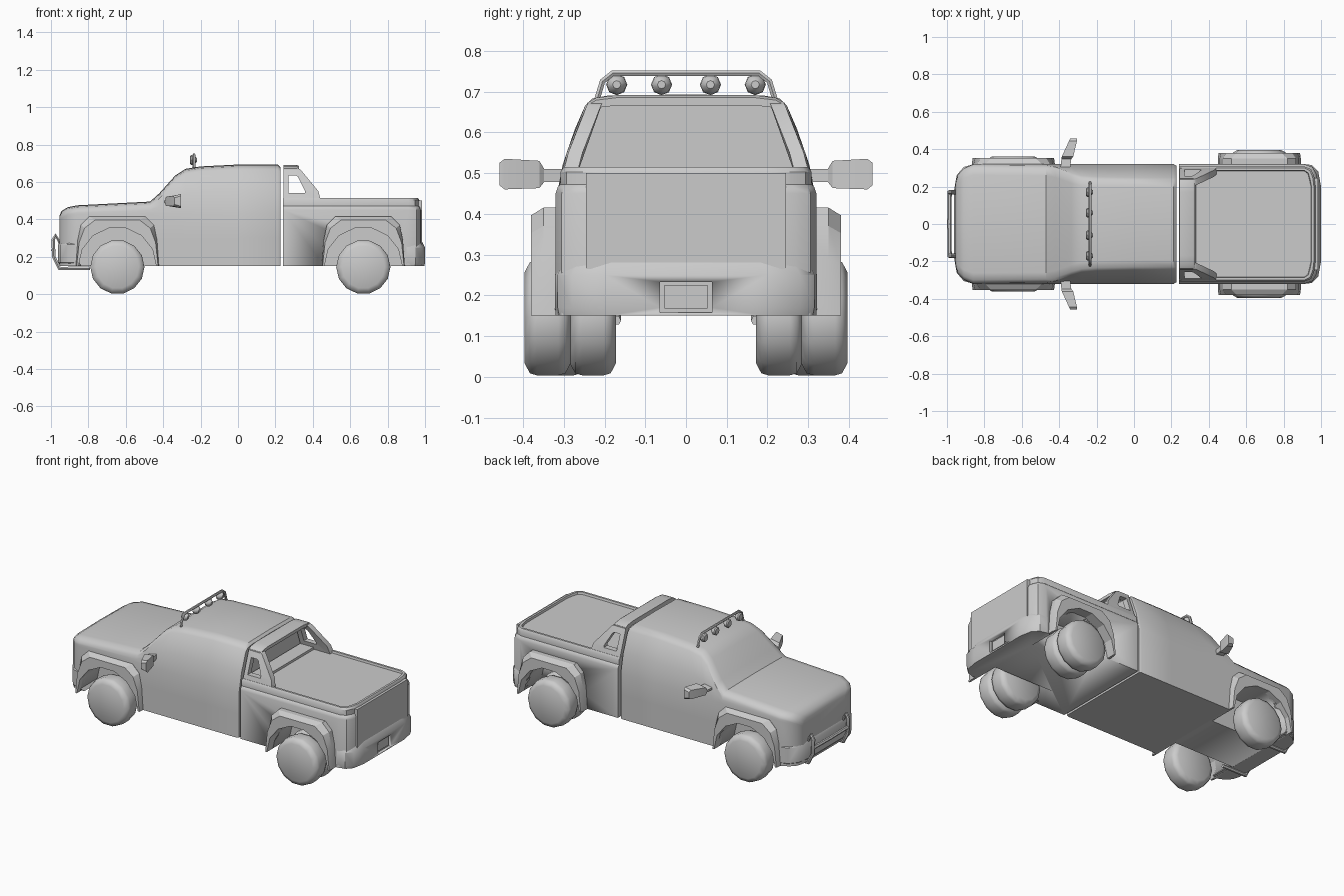
import bpy, bmesh, math
from mathutils import Vector

if "Cube" in bpy.data.objects:
    bpy.data.objects.remove(bpy.data.objects["Cube"])


def finish(ob, angle=35):
    bpy.ops.object.select_all(action='DESELECT')
    ob.select_set(True)
    bpy.context.view_layer.objects.active = ob
    bpy.ops.object.shade_smooth_by_angle(angle=math.radians(angle))
    return ob


def loft(name, rings, loop=False, mirror=False, angle=35):
    """Skin closed rings; cap the ends or join last to first; optionally copy to -y."""
    bm = bmesh.new()
    for s in ((1, -1) if mirror else (1,)):
        vs = [[bm.verts.new((x, y * s, z)) for x, y, z in r] for r in rings]
        n = len(vs[0])
        pairs = list(zip(vs, vs[1:])) + ([(vs[-1], vs[0])] if loop else [])
        for a, b in pairs:
            for i in range(n):
                j = (i + 1) % n
                bm.faces.new((a[i], a[j], b[j], b[i]))
        if not loop:
            bm.faces.new(vs[0])
            bm.faces.new(vs[-1])
    bmesh.ops.recalc_face_normals(bm, faces=bm.faces)
    me = bpy.data.meshes.new(name)
    bm.to_mesh(me)
    bm.free()
    ob = bpy.data.objects.new(name, me)
    bpy.context.collection.objects.link(ob)
    return finish(ob, angle)


def box(name, x0, x1, y0, y1, z0, z1, mirror=False):
    return loft(name, [[(x, y0, z0), (x, y1, z0), (x, y1, z1), (x, y0, z1)]
                       for x in (x0, x1)], mirror=mirror)


def tube(name, pts, r):
    cu = bpy.data.curves.new(name, 'CURVE')
    cu.dimensions = '3D'
    cu.bevel_depth, cu.bevel_resolution, cu.use_fill_caps = r, 1, True
    sp = cu.splines.new('POLY')
    sp.points.add(len(pts) - 1)
    for p, q in zip(sp.points, pts):
        p.co = (*q, 1)
    ob = bpy.data.objects.new(name, cu)
    bpy.context.collection.objects.link(ob)
    bpy.ops.object.select_all(action='DESELECT')
    ob.select_set(True)
    bpy.context.view_layer.objects.active = ob
    bpy.ops.object.convert(target='MESH')
    return finish(bpy.context.object, 50)


def cut(ob, cutter):
    m = ob.modifiers.new('cut', 'BOOLEAN')
    m.operation, m.solver, m.object = 'DIFFERENCE', 'EXACT', cutter
    cutter.hide_render = True
    cutter.hide_set(True)


def side_y(z):
    """Half width of the body at height z (tumblehome above the belt)."""
    t = [(.15, .32), (.43, .32), (.52, .303), (.6, .276), (.66, .25), (.7, .232)]
    for (z0, y0), (z1, y1) in zip(t, t[1:]):
        if z <= z1:
            return y0 + (y1 - y0) * (z - z0) / (z1 - z0)
    return t[-1][1]


def plan_ring(half, z):
    return [(x, y, z) for x, y in half] + [(x, -y, z) for x, y in reversed(half)]


# Cab and hood: sections (x, top height, width scale)
rings = []
for x, zt, s in [(-.955, .42, .68), (-.943, .445, .82), (-.91, .465, .93), (-.86, .475, 1),
                 (-.47, .495, 1), (-.42, .54, 1), (-.335, .635, 1), (-.28, .67, 1),
                 (-.2, .683, 1), (0, .693, 1), (.212, .693, 1), (.226, .68, .975)]:
    zb = min(.43, zt - .05)
    zs = zt - .028
    zm = (zb + zs) / 2
    half = [(side_y(z) * s, z) for z in (.15, .3, zb, zm, zs)]
    half += [((side_y(zs) - .018) * s, zt - .01), ((side_y(zs) - .055) * s, zt - .003)]
    rings.append([(x, y, z) for y, z in half] + [(x, 0, zt)] + [(x, -y, z) for y, z in reversed(half)])
cab = loft('cab', rings)

# Bed: stacked plan outlines with a raised rim around the cover
rings = []
for z, i, f in [(.15, 0, 0), (.45, 0, 0), (.465, .005, 0), (.472, .012, 0), (.503, .012, 0),
                (.515, .02, 0), (.515, .033, .09), (.502, .036, .092)]:
    rings.append(plan_ring([(.24 + f, .32 - i), (.91, .32 - i), (.955 - i * .7, .305 - i),
                            (.975 - i, .27 - i), (.982 - i, .2)], z))
bed = loft('bed', rings)
box('tailgate', .95, .985, -.245, .245, .265, .5)

# Wheel wells and flares
FRONT, REAR = -.645, .67


def arch(cx, r, z0=.15):
    return [(cx - r * math.cos(math.pi * k / 7), z0 + r * math.sin(math.pi * k / 7)) for k in range(8)]


for tag, cx, y1, body in (('front', FRONT, .352, cab), ('rear', REAR, .38, bed)):
    inner = arch(cx, .208)
    well = [(cx - .208, .05)] + inner + [(cx + .208, .05)]
    for s in (1, -1):
        cutter = loft(f'{tag}_well_cutter', [[(x, s * y, z) for x, z in well] for y in (.16, .5)])
        cut(body, cutter)
    left = [(-.222, .15), (-.212, .29), (-.195, .37), (-.15, .415)]
    outer = [(cx + x, z) for x, z in left] + [(cx - x, z) for x, z in reversed(left)]
    rings = []
    for (ox, oz), (ix, iz) in zip(outer, inner):
        mx, mz = ox + (ix - ox) * .3, oz + (iz - oz) * .3
        rings.append([(ox, .29, oz), (ox, y1 - .03, oz), (mx, y1, mz), (ix, y1, iz), (ix, .29, iz)])
    loft(f'{tag}_flares', rings, mirror=True, angle=25)


# Wheels, doubled at the rear
def wheels(name, cx, y0, y1):
    rings = []
    for y, r in [(y0, .115), (y0 + .013, .14), (y0 + .03, .145),
                 (y1 - .03, .145), (y1 - .013, .14), (y1, .115)]:
        rings.append([(cx + r * math.sin(a), y, .145 + r * math.cos(a))
                      for a in (2 * math.pi * (k + .5) / 14 for k in range(14))])
    loft(name, rings, mirror=True, angle=50)


wheels('front_wheels', FRONT, .245, .36)
wheels('rear_inner_wheels', REAR, .172, .285)
wheels('rear_outer_wheels', REAR, .283, .396)

# Bumpers
half = [(-.85, .322), (-.91, .305), (-.948, .26), (-.962, .18)]
loft('front_bumper', [plan_ring([(x + d, y - d) for x, y in half], z)
                      for z, d in ((.15, .015), (.17, 0), (.265, 0), (.285, .012))])
half = [(.9, .322), (.95, .315), (.985, .28), (1, .2)]
rear_bumper = loft('rear_bumper', [plan_ring([(x - d, y - d) for x, y in half], z)
                                   for z, d in ((.15, .004), (.17, 0), (.25, 0), (.28, .015))])
cut(rear_bumper, box('plate_cutter', .983, 1.1, -.064, .064, .158, .233))
box('plate', .97, .988, -.053, .053, .168, .225)

# Hoop behind the cab: side sails with windows, and a roof strip
outer = [(.242, .49), (.242, .675), (.318, .675), (.335, .665), (.43, .55), (.445, .49)]
inner = [(.27, .542), (.27, .635), (.31, .635), (.32, .628), (.357, .555), (.357, .542)]
rings = []
for pts, d in ((outer, 0), (inner, 0), (inner, .035), (outer, .035)):
    rings.append([(x, side_y(z) - .004 - d, z) for x, z in pts])
loft('bed_sails', rings, loop=True, mirror=True)
loft('hoop_roof', [[(.242, y, z - .025), (.325, y, z - .025), (.325, y, z - .006), (.315, y, z), (.242, y, z)]
                   for y, z in ((-.243, .672), (-.22, .685), (-.17, .691), (.17, .691), (.22, .685), (.243, .672))])

# Door mirrors
rings = []
for y, x0, x1, z0, z1 in [(.28, -.395, -.345, .478, .51), (.348, -.388, -.335, .478, .51),
                          (.36, -.386, -.325, .463, .53), (.445, -.347, -.305, .46, .535),
                          (.458, -.34, -.306, .47, .525)]:
    rings.append([(x0, y, z0 + .01), (x1, y, z0), (x1, y, z1), (x0, y, z1 - .01)])
loft('door_mirrors', rings, mirror=True, angle=25)

# Roof light bar and lamps
half = [(-.22, .675), (-.205, .725), (-.18, .745)]
tube('light_bar', [(-.235, y, z) for y, z in half] + [(-.235, -y, z) for y, z in reversed(half)], .008)
for y in (-.17, -.06, .06, .17):
    rings = [[(x, y + r * math.cos(a), .717 + r * math.sin(a)) for a in (math.pi * k / 4 for k in range(8))]
             for x, r in ((-.256, .02), (-.25, .026), (-.235, .024), (-.22, .01))]
    loft('roof_lamp', rings)

# Front push bar
for y in (-.17, .17):
    tube('push_bar_leg', [(-.79, y, .138), (-.955, y, .138), (-.985, y, .2), (-.988, y, .29),
                          (-.975, y, .315), (-.94, y, .25)], .011)
tube('push_bar_cross', [(-.985, -.17, .235), (-.988, 0, .235), (-.985, .17, .235)], .011)
